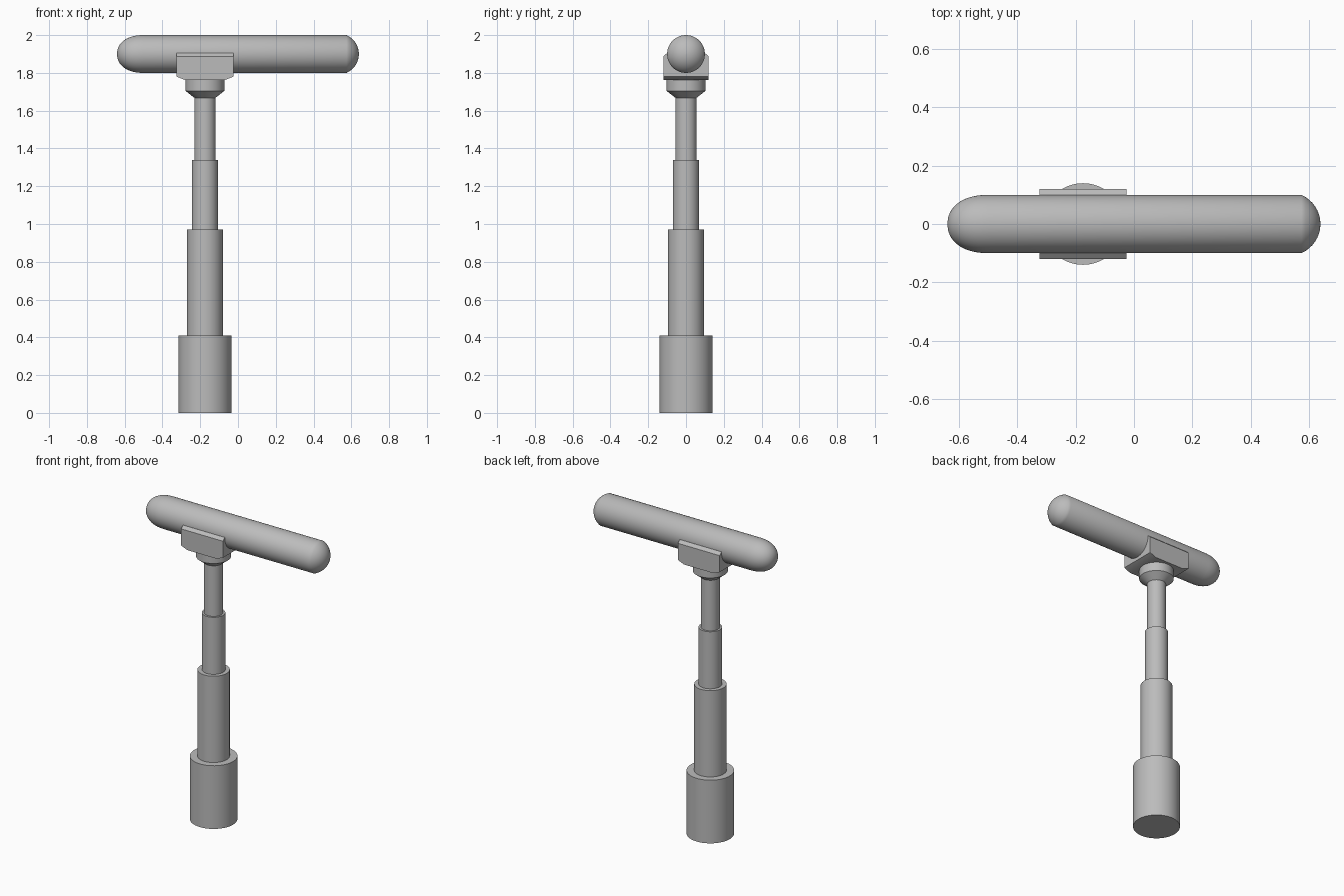
import bpy, bmesh, math
from mathutils import Matrix

cube = bpy.data.objects.get("Cube")
if cube:
    bpy.data.objects.remove(cube, do_unlink=True)

COLUMN_X = -0.175
TUBE_Z, TUBE_R = 1.9, 0.1

grey = bpy.data.materials.new("plain grey")
grey.use_nodes = True
colour = (0.5, 0.5, 0.5, 1)
grey.diffuse_color = colour
grey.node_tree.nodes["Principled BSDF"].inputs["Base Color"].default_value = colour


def add_object(name, bm):
    bmesh.ops.remove_doubles(bm, verts=bm.verts, dist=1e-5)
    bmesh.ops.recalc_face_normals(bm, faces=bm.faces)
    mesh = bpy.data.meshes.new(name)
    bm.to_mesh(mesh)
    bm.free()
    mesh.materials.append(grey)
    obj = bpy.data.objects.new(name, mesh)
    bpy.context.collection.objects.link(obj)
    bpy.ops.object.select_all(action="DESELECT")
    obj.select_set(True)
    bpy.context.view_layer.objects.active = obj
    bpy.ops.object.shade_smooth_by_angle(angle=math.radians(30))
    return obj


def loft(name, rings, matrix):
    """Bridge equal-sized point rings and close both ends."""
    bm = bmesh.new()
    loops = [[bm.verts.new(matrix @ Matrix.Translation(p).translation) for p in r] for r in rings]
    n = len(loops[0])
    for low, high in zip(loops, loops[1:]):
        for i in range(n):
            j = (i + 1) % n
            bm.faces.new((low[i], low[j], high[j], high[i]))
    bm.faces.new(loops[0][::-1])
    bm.faces.new(loops[-1])
    return add_object(name, bm)


def lathe(name, profile, matrix, sides=48):
    """Turn (radius, height) pairs around the local z axis."""
    angles = [math.tau * i / sides for i in range(sides)]
    rings = [[(r * math.cos(a), r * math.sin(a), h) for a in angles] for r, h in profile]
    return loft(name, rings, matrix)


column = Matrix.Translation((COLUMN_X, 0, 0))

# Telescoping column
sections = [
    ("base_cylinder", 0.14, 0, 0.41),
    ("lower_column", 0.095, 0.41, 0.97),
    ("middle_column", 0.069, 0.97, 1.34),
    ("upper_column", 0.056, 1.34, 1.68),
]
for name, radius, bottom, top in sections:
    lathe(name, [(radius, bottom), (radius, top)], column)

# Flared collar under the cradle
lathe("collar", [(0.056, 1.668), (0.103, 1.705), (0.103, 1.765)], column)

# Cradle block with bevelled lower ends and sloping top edges
levels = [(0.105, 0.12, 1.762), (0.15, 0.12, 1.78), (0.15, 0.12, 1.888), (0.15, 0.1, 1.905)]
loft("cradle",
     [[(-x, -y, z), (x, -y, z), (x, y, z), (-x, y, z)] for x, y, z in levels],
     column)

# Horizontal tube: full rounded nose at one end, shallow dome at the other
profile = []
steps = 14
for i in range(steps + 1):
    t = math.pi / 2 * max(i / steps, 0.01)
    profile.append((TUBE_R * math.sin(t) ** 0.9, -0.5 - 0.14 * math.cos(t) ** 0.9))
dome_r = 0.109
dome_edge = math.asin(TUBE_R / dome_r)
for i in range(9):
    t = dome_edge * max(1 - i / 8, 0.01)
    profile.append((dome_r * math.sin(t), 0.64 - dome_r + dome_r * math.cos(t)))
lathe("tube", profile,
      Matrix.Translation((0, 0, TUBE_Z)) @ Matrix.Rotation(math.pi / 2, 4, "Y"))
